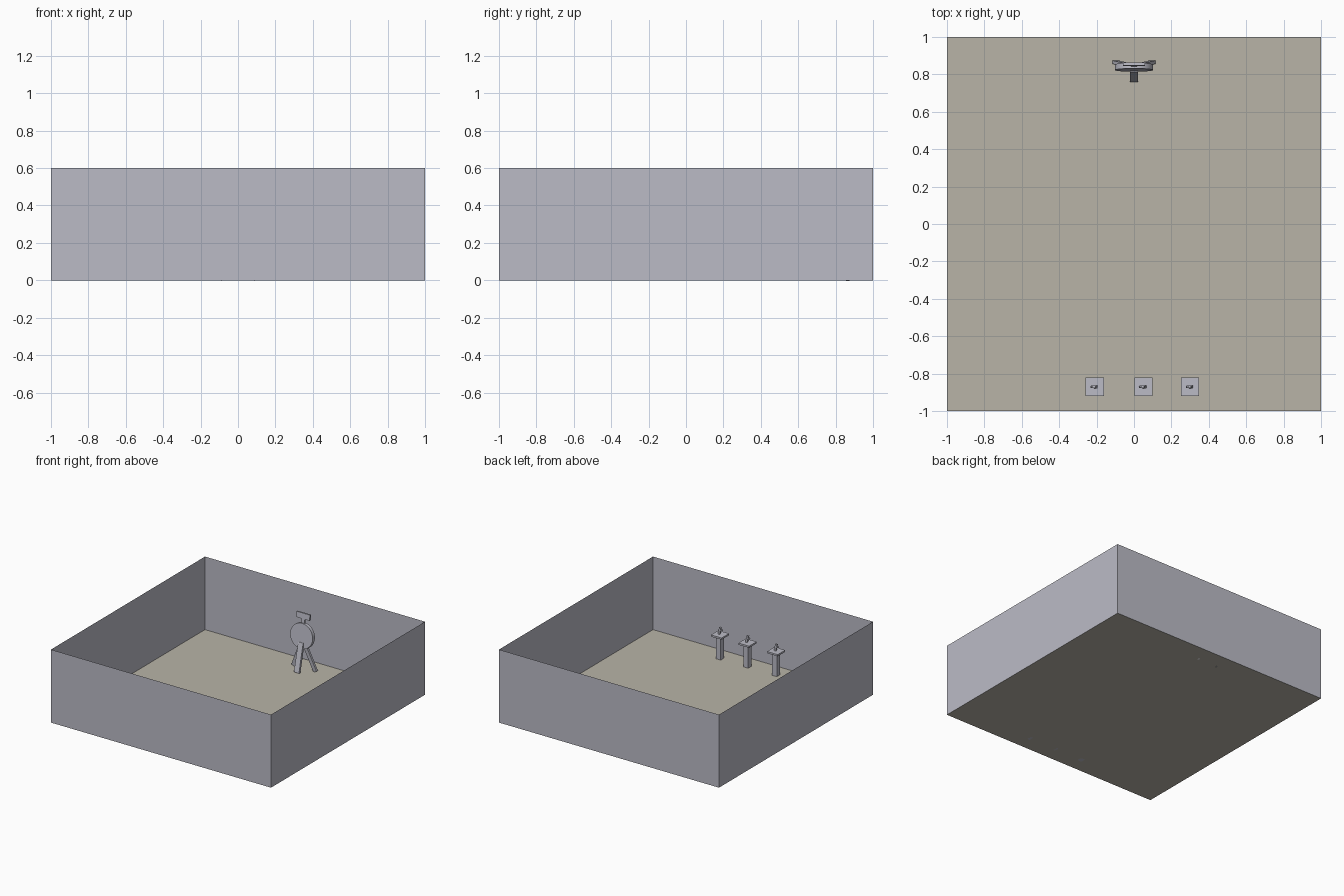
import bpy, bmesh, math
from mathutils import Vector, Matrix

if "Cube" in bpy.data.objects:
    bpy.data.objects.remove(bpy.data.objects["Cube"])


def material(name, rgb):
    m = bpy.data.materials.new(name)
    m.diffuse_color = (*rgb, 1)
    m.use_nodes = True
    m.node_tree.nodes["Principled BSDF"].inputs["Base Color"].default_value = m.diffuse_color
    return m


GREY = material("cool_grey", (0.50, 0.50, 0.565))
BEIGE = material("floor_beige", (0.48, 0.455, 0.387))


def finish(name, bm, mat):
    me = bpy.data.meshes.new(name)
    bm.to_mesh(me)
    bm.free()
    me.materials.append(mat)
    ob = bpy.data.objects.new(name, me)
    bpy.context.collection.objects.link(ob)
    return ob


def box(name, loc, size, rot=None, mat=GREY):
    bm = bmesh.new()
    bmesh.ops.create_cube(bm, size=1)
    m = Matrix.Translation(loc) @ (rot or Matrix()) @ Matrix.Diagonal((*size, 1))
    bm.transform(m)
    return finish(name, bm, mat)


def beam(name, a, b, w, d):
    # square-cut bar between two points
    a, b = Vector(a), Vector(b)
    v = b - a
    rot = Vector((0, 0, 1)).rotation_difference(v).to_matrix().to_4x4()
    return box(name, (a + b) / 2, (w, d, v.length), rot)


def plane(name, pts, mat):
    bm = bmesh.new()
    bm.faces.new([bm.verts.new(p) for p in pts])
    return finish(name, bm, mat)


# Floor and four thin walls
corners = [(-1, -1), (1, -1), (1, 1), (-1, 1)]
plane("floor", [(x, y, 0) for x, y in corners], BEIGE)
for i, side in enumerate(("front", "right", "back", "left")):
    a, b = corners[i], corners[(i + 1) % 4]
    plane(side + "_wall", [(*a, 0), (*b, 0), (*b, 0.6), (*a, 0.6)], GREY)

# Round target leaning slightly back
lean = Matrix.Rotation(math.radians(-5), 4, 'X')
bm = bmesh.new()
bmesh.ops.create_cone(bm, cap_ends=True, segments=32, radius1=0.102, radius2=0.102, depth=0.03)
bm.transform(Matrix.Translation((0, 0.838, 0.28)) @ lean @ Matrix.Rotation(math.pi / 2, 4, 'X'))
disc = finish("target_disc", bm, GREY)
bpy.context.view_layer.objects.active = disc
disc.select_set(True)
bpy.ops.object.shade_smooth_by_angle(angle=math.radians(30))

# Sign on a short post
box("sign_post", (0, 0.85, 0.395), (0.03, 0.012, 0.05), lean)
box("sign_plate", (0, 0.853, 0.437), (0.12, 0.015, 0.046), lean)

# Tripod legs
beam("front_leg", (0, 0.768, 0.003), (0, 0.823, 0.23), 0.045, 0.02)
for s, side in ((-1, "left"), (1, "right")):
    beam(side + "_leg", (s * 0.1, 0.865, 0.003), (s * 0.01, 0.845, 0.22), 0.032, 0.018)

# Three pedestals, each with a small upright prop
for i, x in enumerate((-0.21, 0.05, 0.30)):
    n = "_%d" % (i + 1)
    y = -0.87
    box("pedestal_column" + n, (x, y, 0.0925), (0.042, 0.042, 0.185))
    box("pedestal_top" + n, (x, y, 0.192), (0.097, 0.097, 0.014))
    beam("prop_grip" + n, (x + 0.008, y, 0.198), (x - 0.004, y, 0.256), 0.016, 0.013)
    beam("prop_barrel" + n, (x + 0.012, y - 0.004, 0.225), (x - 0.02, y, 0.236), 0.013, 0.011)
